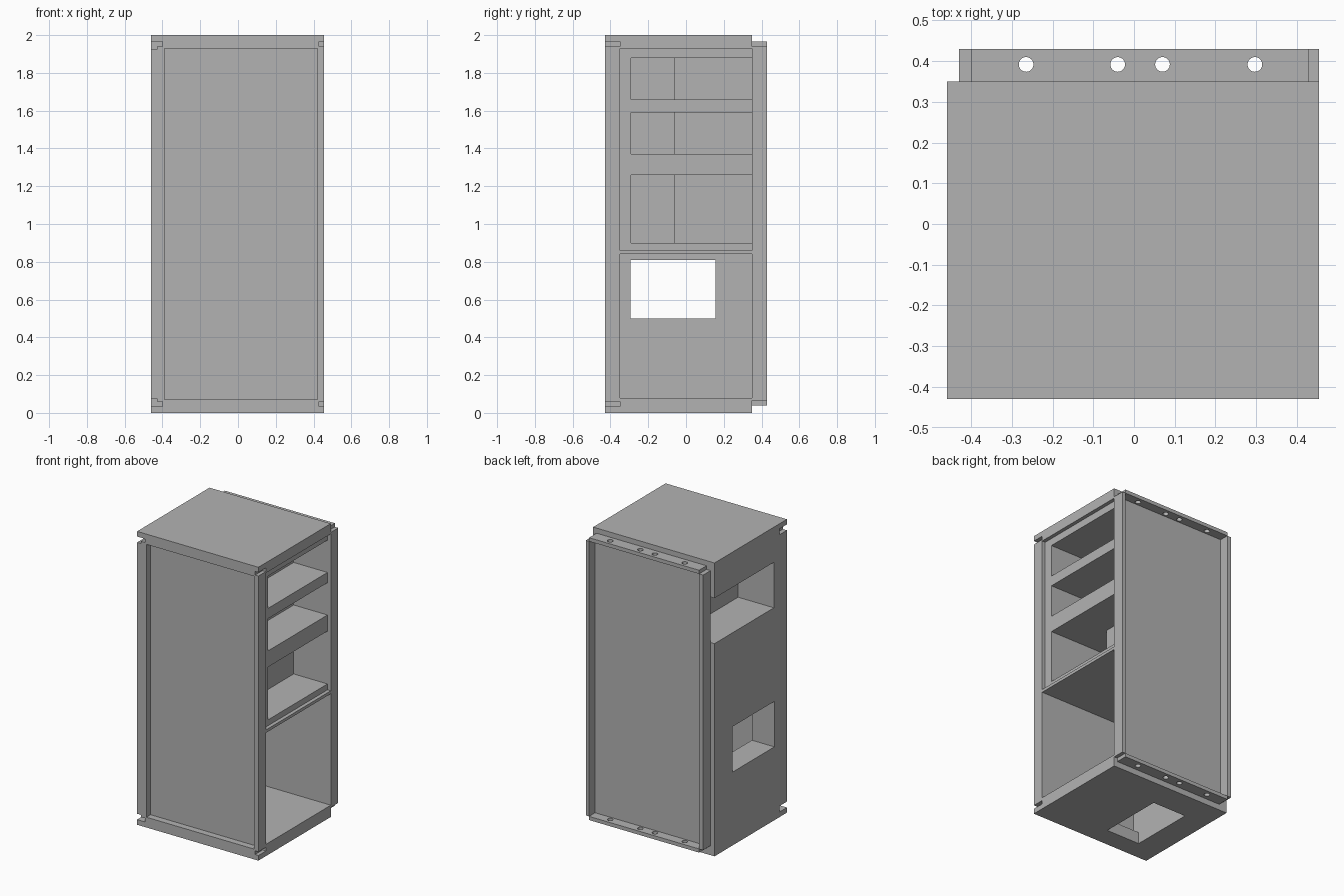
import bpy

cube = bpy.data.objects.get("Cube")
if cube:
    bpy.data.objects.remove(cube, do_unlink=True)

grey = bpy.data.materials.new("plain grey")
grey.use_nodes = True
colour = (0.45, 0.45, 0.45, 1)
grey.diffuse_color = colour
grey.node_tree.nodes["Principled BSDF"].inputs["Base Color"].default_value = colour


def box(name, x, y, z):
    """Box given by its low and high limits on each axis."""
    spans = (x, y, z)
    bpy.ops.mesh.primitive_cube_add(size=1, location=[(a + b) / 2 for a, b in spans])
    ob = bpy.context.object
    ob.name = name
    ob.scale = [b - a for a, b in spans]
    bpy.ops.object.transform_apply(location=True, rotation=False, scale=True)
    ob.data.materials.append(grey)
    return ob


def cut(target, cutter):
    """Subtract the cutter from the target and remove it."""
    cutter.hide_render = True
    mod = target.modifiers.new("cut", 'BOOLEAN')
    mod.operation = 'DIFFERENCE'
    mod.solver = 'EXACT'
    mod.object = cutter
    bpy.context.view_layer.objects.active = target
    bpy.ops.object.modifier_apply(modifier=mod.name)
    bpy.data.objects.remove(cutter, do_unlink=True)


def cut_box(target, x, y, z):
    cut(target, box("cutter", x, y, z))


LEFT, RIGHT = -0.46, 0.455
FRONT, BACK = -0.43, 0.35
OUT = 0.05       # how far cutters reach past the outer faces

# Cabinet body
body = box("cabinet_body", (LEFT, RIGHT), (FRONT, BACK), (0, 2))

# Shallow front panel recess
cut_box(body, (-0.39, 0.42), (FRONT - OUT, -0.385), (0.07, 1.93))

# Shallow side recess around the shelves, open towards the back panel
cut_box(body, (0.43, RIGHT + OUT), (-0.35, BACK + OUT), (0.86, 1.93))

# Shelf pockets, each with a deeper front part
for low, high in ((1.66, 1.88), (1.37, 1.59), (0.90, 1.26)):
    cut_box(body, (0.175, RIGHT + OUT), (-0.29, BACK + OUT), (low, high))
    cut_box(body, (0.0, 0.3), (-0.29, -0.06), (low, high))

# Lower compartment, its window and its floor opening
cut_box(body, (-0.29, RIGHT + OUT), (-0.35, BACK + OUT), (0.08, 0.84))
cut_box(body, (LEFT - OUT, -0.2), (-0.295, 0.155), (0.50, 0.81))
cut_box(body, (-0.285, -0.03), (-0.295, 0.155), (-OUT, 0.2))

# Upper pocket on the other side
cut_box(body, (LEFT - OUT, -0.19), (-0.29, BACK + OUT), (1.45, 1.76))

# Locating slots in the front corners, top and bottom
for x, low in (((LEFT - OUT, -0.40), 1.94), ((LEFT - OUT, -0.43), 1.925),
               ((0.43, RIGHT + OUT), 1.94)):
    for z in ((low, 1.965), (2 - 1.965, 2 - low)):
        cut_box(body, x, (FRONT - OUT, -0.35), z)

# Back tray: panel, side flanges, drilled top and bottom flanges
box("back_panel", (-0.40, 0.43), (BACK, 0.365), (0.04, 1.965))
for name, x in (("back_flange_right", (-0.43, -0.40)), ("back_flange_left", (0.43, RIGHT))):
    box(name, x, (BACK, 0.43), (0.065, 1.94))
for name, z in (("back_flange_top", (1.94, 1.965)), ("back_flange_bottom", (0.04, 0.065))):
    flange = box(name, (-0.40, 0.43), (BACK, 0.43), z)
    for x in (-0.265, -0.04, 0.07, 0.297):
        bpy.ops.mesh.primitive_cylinder_add(vertices=32, radius=0.018, depth=0.2,
                                            location=(x, 0.392, sum(z) / 2))
        cut(flange, bpy.context.object)
